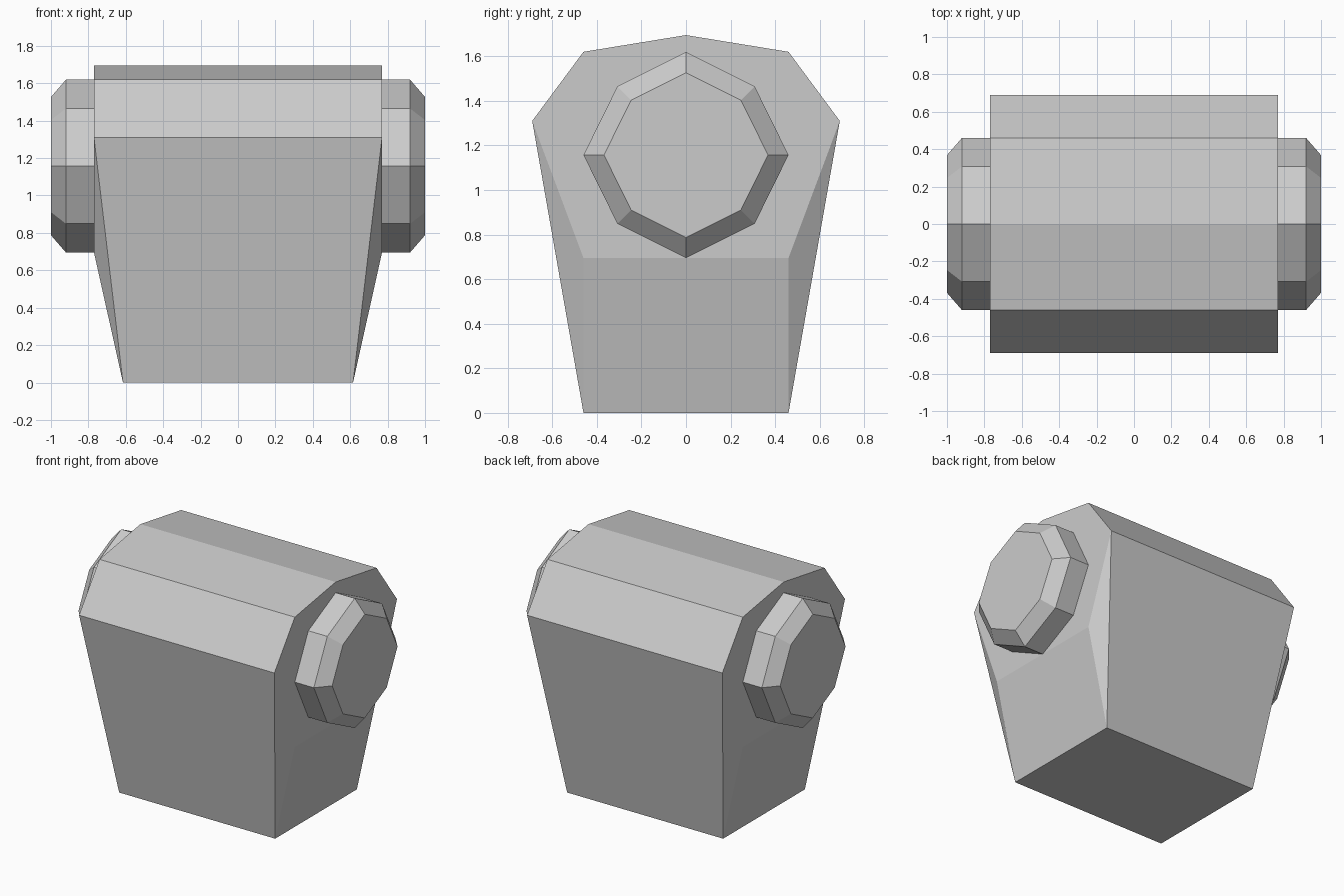
import bpy
import bmesh

cube = bpy.data.objects.get("Cube")
if cube:
    bpy.data.objects.remove(cube, do_unlink=True)

grey = bpy.data.materials.new("plain_grey")
grey.use_nodes = True
colour = (0.6, 0.6, 0.6, 1)
grey.diffuse_color = colour
grey.node_tree.nodes["Principled BSDF"].inputs["Base Color"].default_value = colour


def convex_part(name, points):
    """Flat-shaded convex solid wrapped around its corner points."""
    bm = bmesh.new()
    for p in points:
        bm.verts.new(p)
    bmesh.ops.convex_hull(bm, input=bm.verts[:])
    bmesh.ops.dissolve_limit(bm, angle_limit=0.01, verts=bm.verts[:], edges=bm.edges[:])
    bmesh.ops.recalc_face_normals(bm, faces=bm.faces[:])
    mesh = bpy.data.meshes.new(name)
    bm.to_mesh(mesh)
    bm.free()
    mesh.materials.append(grey)
    obj = bpy.data.objects.new(name, mesh)
    bpy.context.collection.objects.link(obj)
    return obj


# Body: faceted upper section tapering to a smaller rectangular foot
half_profile = [(0.46, 0.695), (0.69, 1.31), (0.46, 1.62), (0, 1.695)]
corners = []
for sx in (-1, 1):
    for sy in (-1, 1):
        corners.append((sx * 0.615, sy * 0.46, 0))
        corners += [(sx * 0.77, sy * y, z) for y, z in half_profile if y or sy > 0]
convex_part("body", corners)

# Side hubs: eight-sided discs with a bevelled outer rim
quarter = [(0.46, 0), (0.308, 0.308), (0, 0.462)]
octagon = {(sy * y, sz * z) for y, z in quarter for sy in (-1, 1) for sz in (-1, 1)}
for name, side in (("left_hub", 1), ("right_hub", -1)):
    rings = [(0.76, 1), (0.92, 1), (1.0, 0.8)]
    convex_part(name, [(side * x, y * s, 1.157 + z * s)
                       for x, s in rings for y, z in sorted(octagon)])
